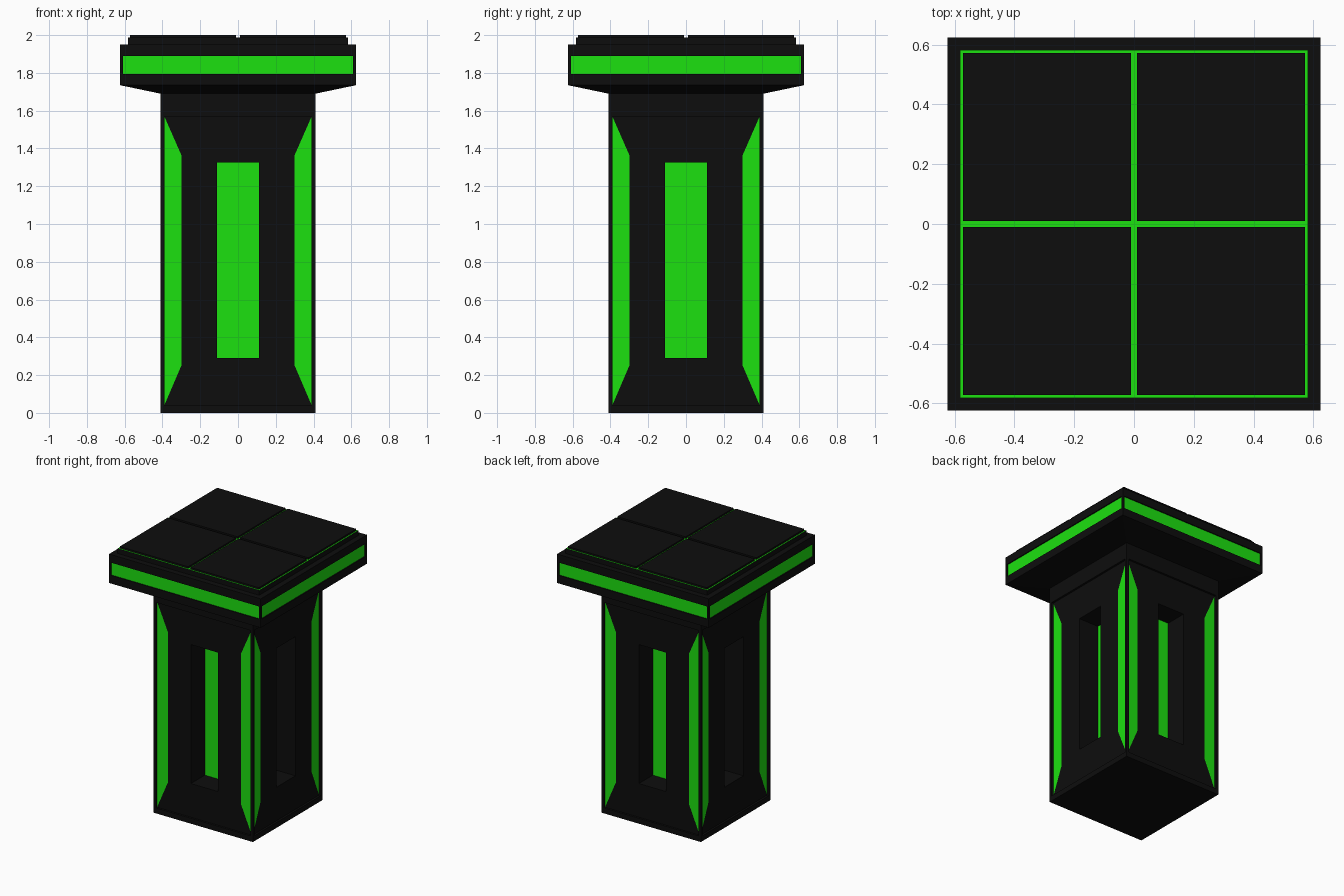
import bpy, bmesh
from math import pi
from mathutils import Matrix, Vector

if "Cube" in bpy.data.objects:
    bpy.data.objects.remove(bpy.data.objects["Cube"])


def material(name, color):
    m = bpy.data.materials.new(name)
    m.diffuse_color = color
    m.use_nodes = True
    m.node_tree.nodes["Principled BSDF"].inputs["Base Color"].default_value = m.diffuse_color
    return m


BLACK = material("black", (0.004, 0.004, 0.004, 1))
GREEN = material("green", (0.012, 0.75, 0.005, 1))


def finish(name, bm):
    bmesh.ops.remove_doubles(bm, verts=bm.verts, dist=1e-5)
    bmesh.ops.recalc_face_normals(bm, faces=bm.faces)
    me = bpy.data.meshes.new(name)
    bm.to_mesh(me)
    bm.free()
    me.materials.append(BLACK)
    me.materials.append(GREEN)
    ob = bpy.data.objects.new(name, me)
    bpy.context.collection.objects.link(ob)
    return ob


def quad(bm, pts, mat=0):
    bm.faces.new([bm.verts.new(p) for p in pts]).material_index = mat


def square(r, z):
    return [Vector(p) for p in ((-r, -r, z), (r, -r, z), (r, r, z), (-r, r, z))]


def sculpted_sides(bm, r, levels):
    """Four equal sides of nested rectangles: (half width, z0, z1, depth, green flanks)."""
    for k in range(4):
        rot = Matrix.Rotation(k * pi / 2, 3, 'Z')
        prev = None
        for w, z0, z1, d, green in levels:
            y = d - r
            rect = [rot @ Vector(p) for p in ((-w, y, z0), (w, y, z0), (w, y, z1), (-w, y, z1))]
            if prev:
                for i in range(4):
                    j = (i + 1) % 4
                    quad(bm, (prev[i], prev[j], rect[j], rect[i]), int(green and i % 2))
            prev = rect
        quad(bm, prev, 1)   # innermost panel glows


# column and flared capital as one closed shell
R, CAP = 0.41, 0.625
bm = bmesh.new()
sculpted_sides(bm, R, [
    (R, 0, 1.69, 0, False),
    (0.39, 0.04, 1.57, 0, False),
    (0.39, 0.04, 1.57, 0.015, False),
    (0.30, 0.25, 1.365, 0.015, True),      # green corner strips
    (0.112, 0.29, 1.325, 0.015, False),
    (0.112, 0.29, 1.325, 0.18, False),     # deep window
])
sculpted_sides(bm, CAP, [
    (CAP, 1.735, 1.95, 0, False),
    (0.61, 1.795, 1.89, 0, False),
    (0.61, 1.795, 1.89, 0.008, False),     # green band
])
quad(bm, square(R, 0))
quad(bm, square(CAP, 1.95))
low, high = square(R, 1.69), square(CAP, 1.735)
for i in range(4):
    j = (i + 1) % 4
    quad(bm, (low[i], low[j], high[j], high[i]))
finish("column", bm)


def slab(name, x, y, r, z0, z1, green_top=False):
    b = bmesh.new()
    bmesh.ops.create_cube(b, size=1, matrix=Matrix.Translation((x, y, (z0 + z1) / 2))
                          @ Matrix.Diagonal((2 * r, 2 * r, z1 - z0, 1)))
    for f in b.faces:
        f.material_index = int(green_top and f.normal.z > 0.5)
    return finish(name, b)


# glowing plate under four raised top tiles
slab("top_plate", 0, 0, 0.583, 1.95, 1.987, True)
c, h = (0.573 + 0.01) / 2, (0.573 - 0.01) / 2
for sx in (-1, 1):
    for sy in (-1, 1):
        slab("top_tile", sx * c, sy * c, h, 1.987, 2.0)
